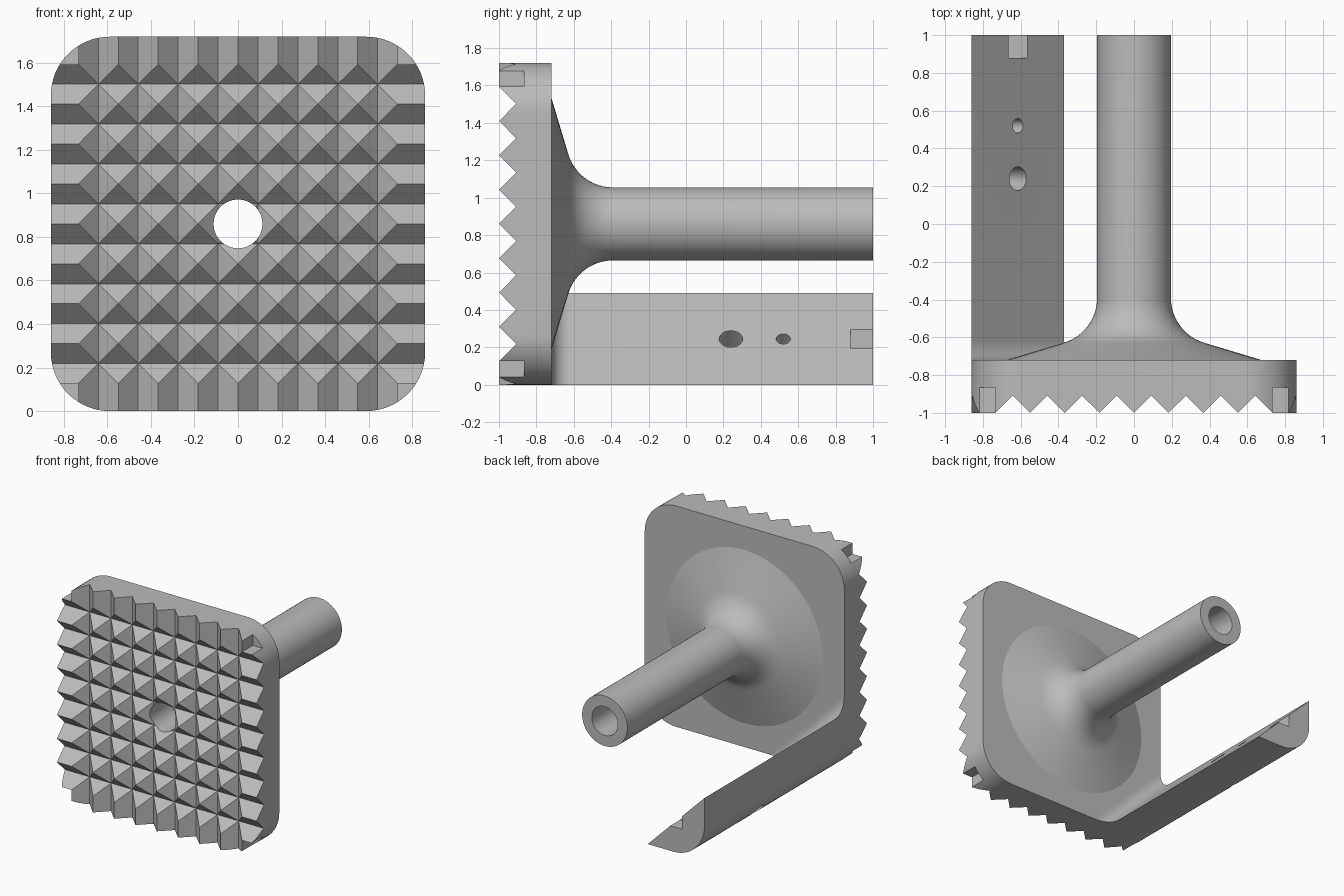
import bpy, bmesh, math
from mathutils import Vector, Matrix

if "Cube" in bpy.data.objects:
    bpy.data.objects.remove(bpy.data.objects["Cube"])

H = 0.86      # half plate size and hub height
R = 0.27      # corner radius
P = 0.0917    # half tooth pitch
E = 8 * P     # outer edge of the toothed area

metal = bpy.data.materials.new("grey metal")
metal.diffuse_color = (0.5, 0.5, 0.5, 1)
metal.use_nodes = True
metal.node_tree.nodes["Principled BSDF"].inputs["Base Color"].default_value = metal.diffuse_color


def loft(name, rings, closed=False):
    """Skin equal-length rings; cap the ends unless the rings form a loop."""
    bm = bmesh.new()
    vs = [[bm.verts.new(p) for p in r] for r in rings]
    n = len(rings[0])
    for a in range(len(vs) if closed else len(vs) - 1):
        b = (a + 1) % len(vs)
        for i in range(n):
            j = (i + 1) % n
            bm.faces.new((vs[a][i], vs[a][j], vs[b][j], vs[b][i]))
    if not closed:
        bm.faces.new(vs[0])
        bm.faces.new(vs[-1])
    bmesh.ops.recalc_face_normals(bm, faces=bm.faces)
    me = bpy.data.meshes.new(name)
    bm.to_mesh(me)
    bm.free()
    me.materials.append(metal)
    ob = bpy.data.objects.new(name, me)
    bpy.context.collection.objects.link(ob)
    return ob


def box(name, lo, hi):
    corners = lambda y: [(lo[0], y, lo[2]), (hi[0], y, lo[2]), (hi[0], y, hi[2]), (lo[0], y, hi[2])]
    return loft(name, [corners(lo[1]), corners(hi[1])])


def rod(name, centre, axis, r, length, n=48):
    rot = Vector((0, 0, 1)).rotation_difference(Vector(axis)).to_matrix()
    ring = lambda h: [Vector(centre) + rot @ Vector((r * math.cos(2 * math.pi * i / n),
                      r * math.sin(2 * math.pi * i / n), h)) for i in range(n)]
    return loft(name, [ring(-length / 2), ring(length / 2)])


def cut(ob, cutters):
    for c in cutters:
        m = ob.modifiers.new("cut", 'BOOLEAN')
        m.operation, m.solver, m.object = 'DIFFERENCE', 'EXACT', c
        bpy.context.view_layer.objects.active = ob
        bpy.ops.object.modifier_apply(modifier=m.name)
        bpy.data.objects.remove(c)


def smooth(ob, angle=20):
    bpy.ops.object.select_all(action='DESELECT')
    ob.select_set(True)
    bpy.context.view_layer.objects.active = ob
    bpy.ops.object.shade_smooth_by_angle(angle=math.radians(angle))


# Plate: rounded square
outline = []
for q, (sx, sz) in enumerate(((1, 1), (-1, 1), (-1, -1), (1, -1))):
    for i in range(17):
        a = math.pi / 2 * (q + i / 16)
        outline.append((sx * (H - R) + R * math.cos(a), H + sz * (H - R) + R * math.sin(a)))
plate = loft("plate", [[(x, y, z) for x, z in outline] for y in (-1, -0.72)])

# Crossing V grooves leave the pyramid teeth
zig = [(-E - 0.1, -1.1)]
zig += [(k * P, -1 + P if k % 2 else -0.9996) for k in range(-7, 8)]
zig += [(E + 0.1, -1.1)]
groove_x = loft("groove_x", [[(u, y, z) for u, y in zig] for z in (-0.3, 2)])
groove_z = loft("groove_z", [[(x, y, H + u) for u, y in zig] for x in (-1.1, 1.1)])
# Recessed steps at the four corners
steps = []
for sx in (-1, 1):
    for sz in (-1, 1):
        xs, zs = sorted((sx * E, sx * 1.1)), sorted((H + sz * E, H + sz * 1.1))
        steps.append(box("step", (xs[0], -1.2, zs[0]), (xs[1], -0.865, zs[1])))
bore = rod("bore", (0, -0.85, H), (0, 1, 0), 0.112, 1, 64)
cut(plate, [groove_x, groove_z, *steps, bore])
smooth(plate)

# Handle: flared cone, fillet and bored tube, revolved about y
profile = [(0.112, -0.72), (0.675, -0.72)]
for i in range(13):
    a = math.radians(74) * (1 - i / 12)
    profile.append((0.195 + 0.25 * (1 - math.cos(a)), -0.39 - 0.25 * math.sin(a)))
profile += [(0.195, 1), (0.112, 1)]
N = 64
handle = loft("handle", [[(r * math.cos(2 * math.pi * k / N), y, H + r * math.sin(2 * math.pi * k / N))
                          for r, y in profile] for k in range(N)], closed=True)
smooth(handle)

# Rail: corner section with a sloped inner face, flaring into the plate
W, F = 0.49, 0.1


def section(y, d):
    w = W + d * math.sqrt(2)
    arc = [(-H + R - R * math.cos(math.pi / 2 * i / 16), R - R * math.sin(math.pi / 2 * i / 16))
           for i in range(17)]
    return [(x, y, z) for x, z in [(-H, w), *arc, (-H + w, 0)]]


rings = []
for i in range(9):
    a = math.pi / 2 * i / 8
    rings.append(section(-0.72 + F * (1 - math.cos(a)), F * (1 - math.sin(a))))
rail = loft("rail", rings + [section(1, 0)])

# Rail holes square to the slope, and the end notch
mid = (-H + W / 2, W / 2)
holes = [rod("hole", (mid[0], y, mid[1]), (1, 0, 1), r, 1) for y, r in ((0.24, 0.0625), (0.52, 0.038))]
notch = box("notch", (mid[0] - 0.05, 0.88, mid[1] - 0.05), (mid[0] + 0.3, 1.1, mid[1] + 0.3))
cut(rail, [*holes, notch])
smooth(rail)
